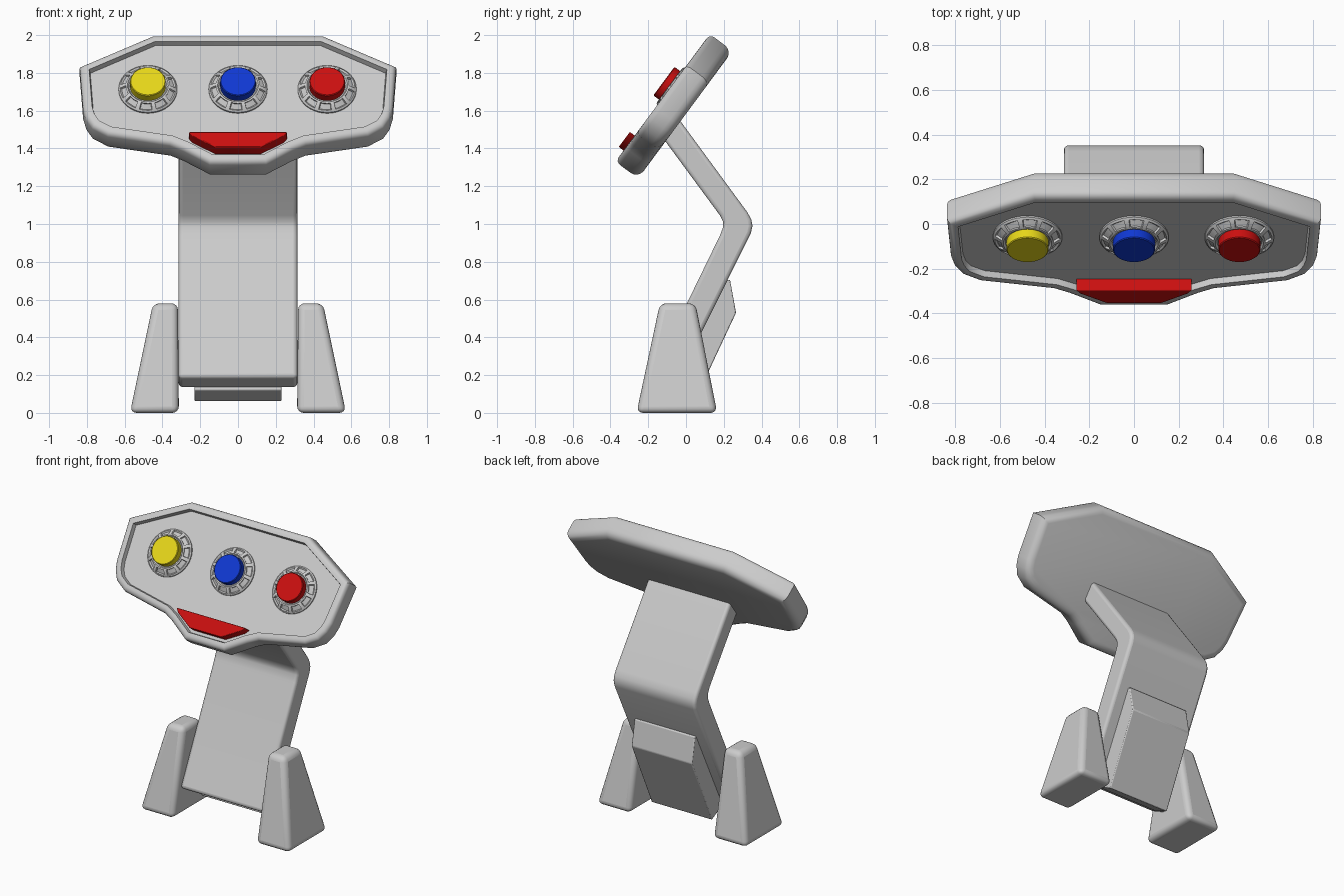
import bpy, bmesh, math
from mathutils import Matrix, Vector

if "Cube" in bpy.data.objects:
    bpy.data.objects.remove(bpy.data.objects["Cube"])

TILT = Matrix.Translation((0, -0.115, 1.68)) @ Matrix.Rotation(math.radians(53.5), 4, 'X')


def material(name, rgb):
    m = bpy.data.materials.new(name)
    m.diffuse_color = (*rgb, 1)
    m.use_nodes = True
    m.node_tree.nodes["Principled BSDF"].inputs["Base Color"].default_value = m.diffuse_color
    return m


RED = material("red", (0.6, 0.005, 0.005))
BLUE = material("blue", (0.005, 0.04, 0.65))
YELLOW = material("yellow", (0.8, 0.68, 0.01))


def finish(name, bm, matrix=None, mat=None, bevel=0, segments=3):
    bmesh.ops.recalc_face_normals(bm, faces=bm.faces)
    me = bpy.data.meshes.new(name)
    bm.to_mesh(me)
    bm.free()
    ob = bpy.data.objects.new(name, me)
    bpy.context.collection.objects.link(ob)
    if matrix:
        ob.matrix_world = matrix
    if mat:
        me.materials.append(mat)
    if bevel:
        b = ob.modifiers.new("Bevel", 'BEVEL')
        b.width, b.segments = bevel, segments
        b.limit_method, b.angle_limit = 'ANGLE', math.radians(35)
    return ob


def loft(loops, closed=True):
    """Skin equal-length loops of 3D points and cap the ends."""
    bm = bmesh.new()
    rows = [[bm.verts.new(p) for p in loop] for loop in loops]
    n = len(rows[0])
    for a, b in zip(rows, rows[1:]):
        for i in range(n):
            j = (i + 1) % n
            bm.faces.new((a[i], a[j], b[j], b[i]))
    if closed:
        bm.faces.new(rows[0])
        bm.faces.new(rows[-1])
    bmesh.ops.recalc_face_normals(bm, faces=bm.faces)
    return bm


def ring(r, z, n=40):
    return [(r * math.cos(2 * math.pi * i / n), r * math.sin(2 * math.pi * i / n), z) for i in range(n)]


def mirrored(half):
    return half + [(-x, v) for x, v in reversed(half)]


def side_prism(profile, half_width):
    return loft([[(x, y, z) for y, z in profile] for x in (-half_width, half_width)])


# Control panel: rounded slab with a raised rim around a sunken face
outline = mirrored([(0.45, 0.405), (0.838, 0.20), (0.82, -0.08), (0.805, -0.14), (0.77, -0.2),
                    (0.69, -0.25), (0.36, -0.31), (0.29, -0.345), (0.15, -0.435)])
bm = loft([[(x, v, n) for x, v in outline] for n in (-0.15, 0)])
for level, width in ((-0.15, 0.05), (0, 0.03)):
    rim = [e for e in bm.edges if all(abs(v.co.z - level) < 1e-5 for v in e.verts)]
    bmesh.ops.bevel(bm, geom=rim, offset=width, segments=4, profile=0.5, affect='EDGES')
face = max(bm.faces, key=lambda f: f.calc_center_median().z + f.calc_area())
face = max((f for f in bm.faces if f.normal.z > 0.99), key=lambda f: f.calc_area())
bmesh.ops.inset_region(bm, faces=[face], thickness=0.018, use_even_offset=True)
bmesh.ops.inset_region(bm, faces=[face], thickness=0.006, depth=-0.03, use_even_offset=True)
finish("control_panel", bm, TILT)

# Slanted red bar in the lower lip
bar = mirrored([(0.26, -0.263), (0.24, -0.29), (0.12, -0.362)])
finish("lip_bar", loft([[(x, v, n) for x, v in bar] for n in (-0.04, 0.032)]), TILT, RED, 0.004, 2)

# Three push buttons in notched collars
for side, x, mat in (("left", -0.477, YELLOW), ("middle", 0, BLUE), ("right", 0.472, RED)):
    place = TILT @ Matrix.Translation((x, 0.06, 0))
    bm = loft([ring(0.155, -0.04), ring(0.155, -0.022), ring(0.147, -0.014),
               ring(0.117, 0.008), ring(0.108, 0.01), ring(0.1, 0.0)])
    slope = [f for f in bm.faces if 0.118 < f.calc_center_median().to_2d().length < 0.146]
    slope.sort(key=lambda f: math.atan2(f.calc_center_median().y, f.calc_center_median().x))
    for k in range(10):
        bmesh.ops.inset_region(bm, faces=slope[4 * k:4 * k + 3], thickness=0.004, depth=-0.01)
    finish(side + "_collar", bm, place)
    finish(side + "_button", loft([ring(0.094, -0.02), ring(0.094, 0.043), ring(0.09, 0.047)]), place, mat)

# Bent column, knee corners rounded
column = [(-0.185, 0.19), (0.18, 0.94), (0.197, 0.985), (0.197, 1.01), (0.18, 1.045),
          (-0.17, 1.52), (-0.07, 1.6), (0.325, 1.062), (0.345, 1.025), (0.352, 0.99),
          (0.343, 0.95), (-0.065, 0.13)]
finish("column", side_prism(column, 0.314), bevel=0.02)

# Box on the rear of the column
rear = [(0.08, 0.6), (0.2, 0.704), (0.233, 0.704), (0.265, 0.53), (0.045, 0.06), (-0.075, 0.12)]
finish("rear_box", side_prism(rear, 0.23), bevel=0.006, segments=2)

# Tapered feet with upright inner faces
for side, s in (("left", -1), ("right", 1)):
    def rect(x0, x1, y0, y1, z):
        return [(s * x0, y0, z), (s * x1, y0, z), (s * x1, y1, z), (s * x0, y1, z)]
    bm = loft([rect(0.313, 0.572, -0.262, 0.165, 0), rect(0.318, 0.45, -0.138, 0.05, 0.58)])
    finish(side + "_foot", bm, bevel=0.035, segments=4)

# Smooth shading with sharp edges kept
bpy.ops.object.select_all(action='SELECT')
bpy.context.view_layer.objects.active = bpy.context.selected_objects[0]
bpy.ops.object.shade_smooth_by_angle(angle=math.radians(35))
